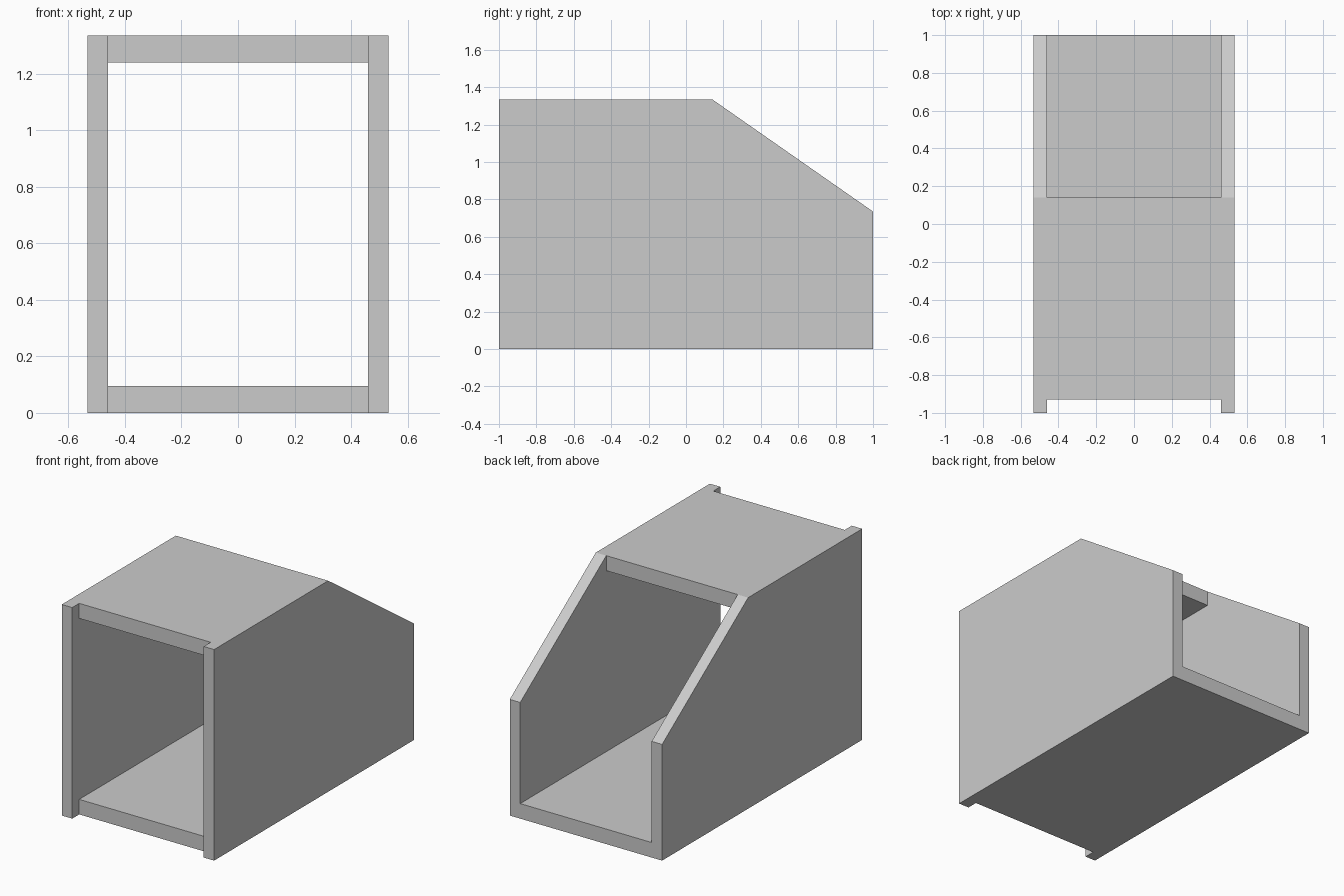
import bpy, bmesh

if "Cube" in bpy.data.objects:
    bpy.data.objects.remove(bpy.data.objects["Cube"])

INNER, OUTER = 0.46, 0.533   # side panel faces in x
TOP = 1.335


def extrude_profile(name, profile, x0, x1):
    """Extrude a closed (y, z) outline from x0 to x1."""
    bm = bmesh.new()
    face = bm.faces.new([bm.verts.new((x0, y, z)) for y, z in profile])
    geom = bmesh.ops.extrude_face_region(bm, geom=[face])["geom"]
    moved = [v for v in geom if isinstance(v, bmesh.types.BMVert)]
    bmesh.ops.translate(bm, verts=moved, vec=(x1 - x0, 0, 0))
    bmesh.ops.recalc_face_normals(bm, faces=bm.faces)
    mesh = bpy.data.meshes.new(name)
    bm.to_mesh(mesh)
    bm.free()
    obj = bpy.data.objects.new(name, mesh)
    bpy.context.collection.objects.link(obj)
    return obj


def rect(y0, y1, z0, z1):
    return [(y0, z0), (y1, z0), (y1, z1), (y0, z1)]


# Side panels with the sloped rear corner
side = [(-1, 0), (1, 0), (1, 0.735), (0.14, TOP), (-1, TOP)]
extrude_profile("left_side_panel", side, -OUTER, -INNER)
extrude_profile("right_side_panel", side, INNER, OUTER)

# Floor and roof boards, set back from the front edge
extrude_profile("floor_board", rect(-0.93, 1, 0, 0.095), -INNER, INNER)
extrude_profile("roof_board", rect(-0.93, 0.14, 1.24, TOP), -INNER, INNER)
